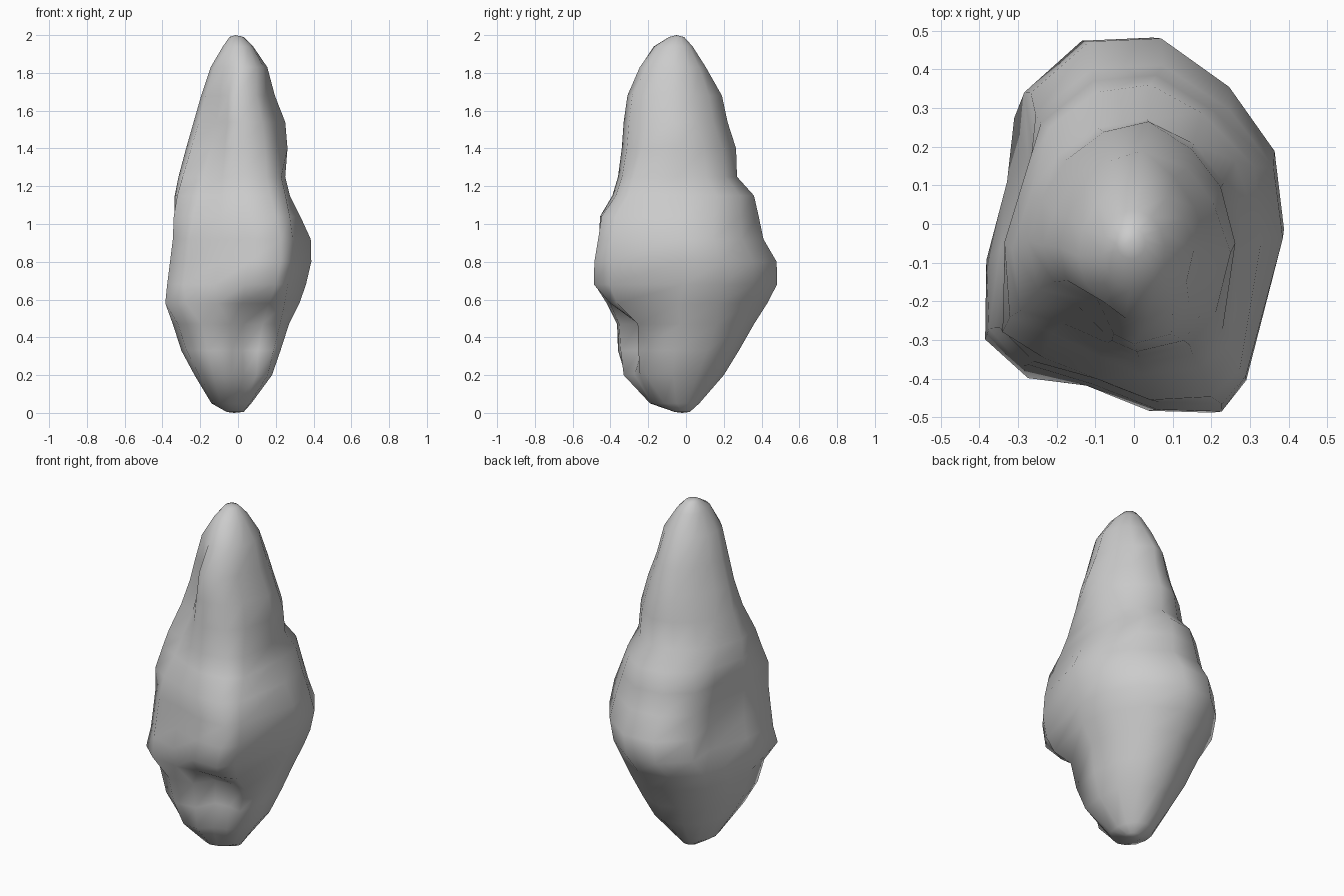
import bpy, bmesh, math

# Cross-section outlines (left side first, running round the front)
lower = [(-.32, -.10), (-.29, -.27), (-.17, -.36), (-.03, -.345), (.03, -.235), (.12, -.225), (.21, -.245),
         (.25, -.04), (.23, .14), (.13, .27), (-.01, .32), (-.15, .27), (-.25, .17), (-.30, .04)]
middle = [(-.35, -.06), (-.38, -.265), (-.29, -.36), (-.12, -.41), (.05, -.475), (.22, -.48), (.285, -.40),
          (.385, -.01), (.36, .19), (.24, .355), (.06, .48), (-.13, .472), (-.285, .34), (-.275, .17)]
shoulder = [(-.32, -.06), (-.30, -.24), (-.19, -.27), (-.08, -.33), (.02, -.37), (.16, -.35), (.24, -.29),
            (.25, -.03), (.24, .13), (.16, .24), (.04, .30), (-.09, .28), (-.20, .20), (-.27, .10)]
upper = [(-.26, -.04), (-.23, -.14), (-.13, -.19), (-.07, -.30), (.0, -.33), (.13, -.30), (.19, -.21),
         (.26, -.06), (.21, .08), (.14, .17), (.03, .25), (-.08, .22), (-.17, .15), (-.23, .05)]
N = len(lower)
rounded = [(math.cos(math.radians(185) + i * math.tau / N), math.sin(math.radians(185) + i * math.tau / N))
           for i in range(N)]


def unit(points):
    """Stretch an outline to fill the -1..1 square."""
    axes = []
    for a in (0, 1):
        v = [p[a] for p in points]
        lo, hi = min(v), max(v)
        axes.append([2 * (c - lo) / (hi - lo) - 1 for c in v])
    return list(zip(*axes))


# Height at which each outline applies
keys = [(0.0, rounded), (0.33, lower), (0.45, lower), (0.66, middle), (0.92, middle), (1.2, shoulder),
        (1.5, upper), (1.68, upper), (1.9, rounded), (2.0, rounded)]


def outline(z):
    for (z0, a), (z1, b) in zip(keys, keys[1:]):
        if z <= z1:
            t = (z - z0) / (z1 - z0)
            return unit([(p[0] * (1 - t) + q[0] * t, p[1] * (1 - t) + q[1] * t)
                         for p, q in zip(unit(a), unit(b))])


# Height, then x range and y range of the silhouette
levels = [(0.005, -.06, .03, -.06, .02), (.05, -.14, .07, -.19, .07), (.20, -.23, .18, -.33, .20),
          (.33, -.30, .225, -.36, .28), (.47, -.345, .27, -.365, .36), (.58, -.385, .325, -.42, .43),
          (.68, -.375, .36, -.488, .482), (.80, -.36, .388, -.485, .48), (.92, -.345, .385, -.465, .41),
          (1.04, -.34, .33, -.455, .385), (1.15, -.335, .275, -.39, .36), (1.25, -.315, .25, -.36, .27),
          (1.40, -.275, .262, -.34, .265), (1.54, -.235, .25, -.33, .22), (1.68, -.195, .195, -.31, .19),
          (1.83, -.145, .155, -.245, .105), (1.94, -.08, .08, -.17, .035), (1.99, -.045, .03, -.09, -.01)]

# Rock body: rings lofted from foot to tip
bm = bmesh.new()
rings = []
for z, x0, x1, y0, y1 in levels:
    rings.append([bm.verts.new(((x0 + x1) / 2 + u * (x1 - x0) / 2, (y0 + y1) / 2 + v * (y1 - y0) / 2, z))
                  for u, v in outline(z)])
for a, b in zip(rings, rings[1:]):
    for i in range(N):
        j = (i + 1) % N
        bm.faces.new((a[i], a[j], b[j], b[i]))

# Closed foot and tip
for ring, co in ((rings[0], (-.02, -.02, 0)), (rings[-1], (-.015, -.05, 2))):
    c = bm.verts.new(co)
    for i in range(N):
        bm.faces.new((ring[i], ring[(i + 1) % N], c))

bmesh.ops.recalc_face_normals(bm, faces=bm.faces[:])
for f in bm.faces:
    f.smooth = True
mesh = bpy.data.meshes.new("rock")
bm.to_mesh(mesh)
bm.free()
bpy.context.collection.objects.link(bpy.data.objects.new("rock", mesh))
